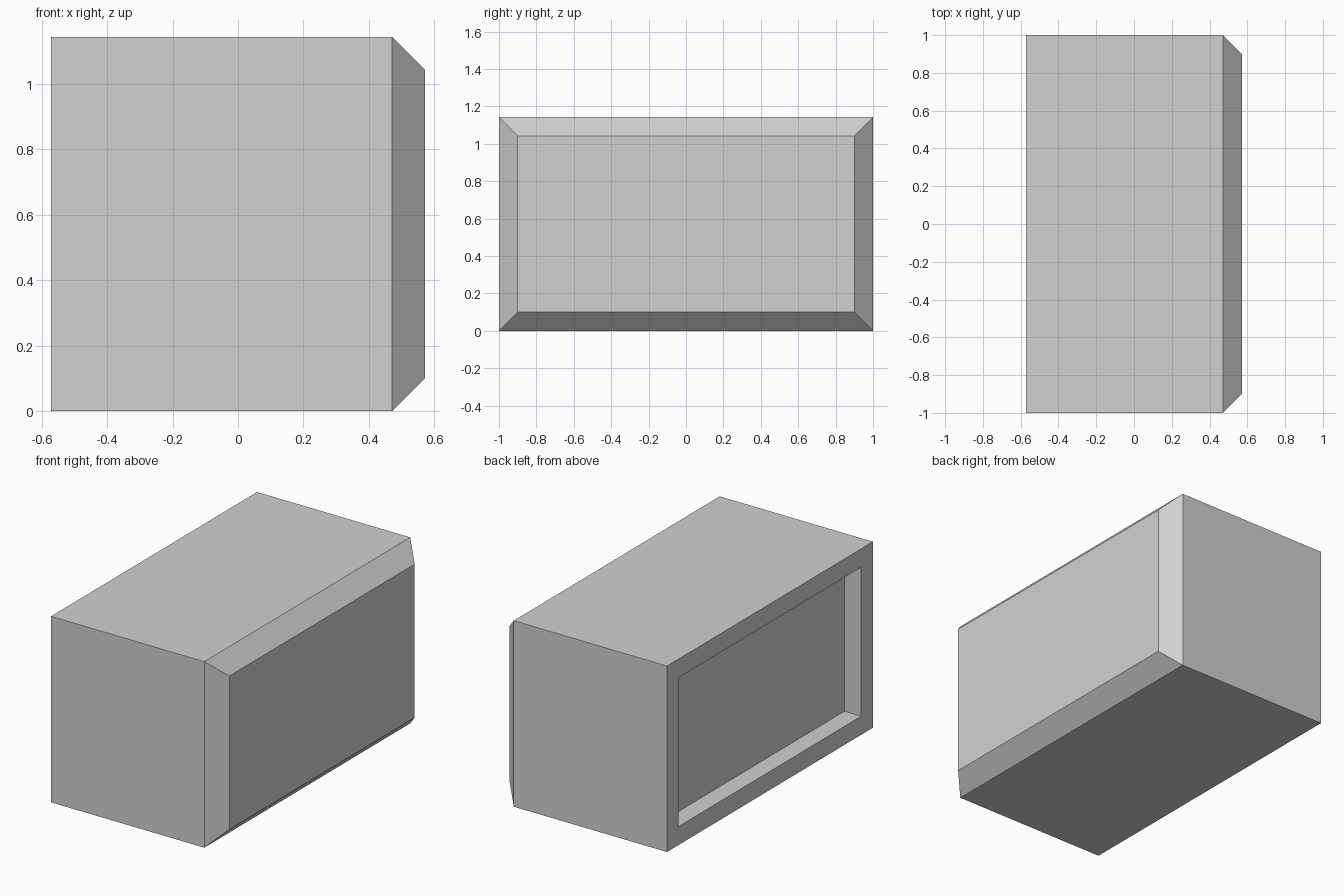
import bpy
import bmesh

if "Cube" in bpy.data.objects:
    bpy.data.objects.remove(bpy.data.objects["Cube"])

HX, HZ = 0.571, 1.143     # half width, full height
CHAMFER = 0.10            # sloped border on the +x face
RIM, DEPTH = 0.114, 0.114  # recess on the -x face

grey = bpy.data.materials.new("light_grey")
grey.diffuse_color = (0.64, 0.64, 0.64, 1.0)
grey.use_nodes = True
grey.node_tree.nodes["Principled BSDF"].inputs["Base Color"].default_value = grey.diffuse_color

# Main block, ending where the sloped border starts
bm = bmesh.new()
bmesh.ops.create_cube(bm, size=1.0)
for v in bm.verts:
    v.co.x = HX - CHAMFER if v.co.x > 0 else -HX
    v.co.y *= 2.0
    v.co.z = (v.co.z + 0.5) * HZ


def side_face(sign):
    bm.normal_update()
    return next(f for f in bm.faces if f.normal.x * sign > 0.9)


# Raised panel with sloped border on the right
bmesh.ops.inset_region(bm, faces=[side_face(1)], thickness=CHAMFER,
                       depth=CHAMFER, use_even_offset=True)

# Flat rim and straight-walled recess on the left
floor = side_face(-1)
bmesh.ops.inset_region(bm, faces=[floor], thickness=RIM, use_even_offset=True)
pocket = bmesh.ops.extrude_discrete_faces(bm, faces=[floor])["faces"][0]
for v in pocket.verts:
    v.co.x += DEPTH

bmesh.ops.recalc_face_normals(bm, faces=bm.faces)
mesh = bpy.data.meshes.new("recessed_box")
bm.to_mesh(mesh)
bm.free()
mesh.materials.append(grey)
box = bpy.data.objects.new("recessed_box", mesh)
bpy.context.collection.objects.link(box)
